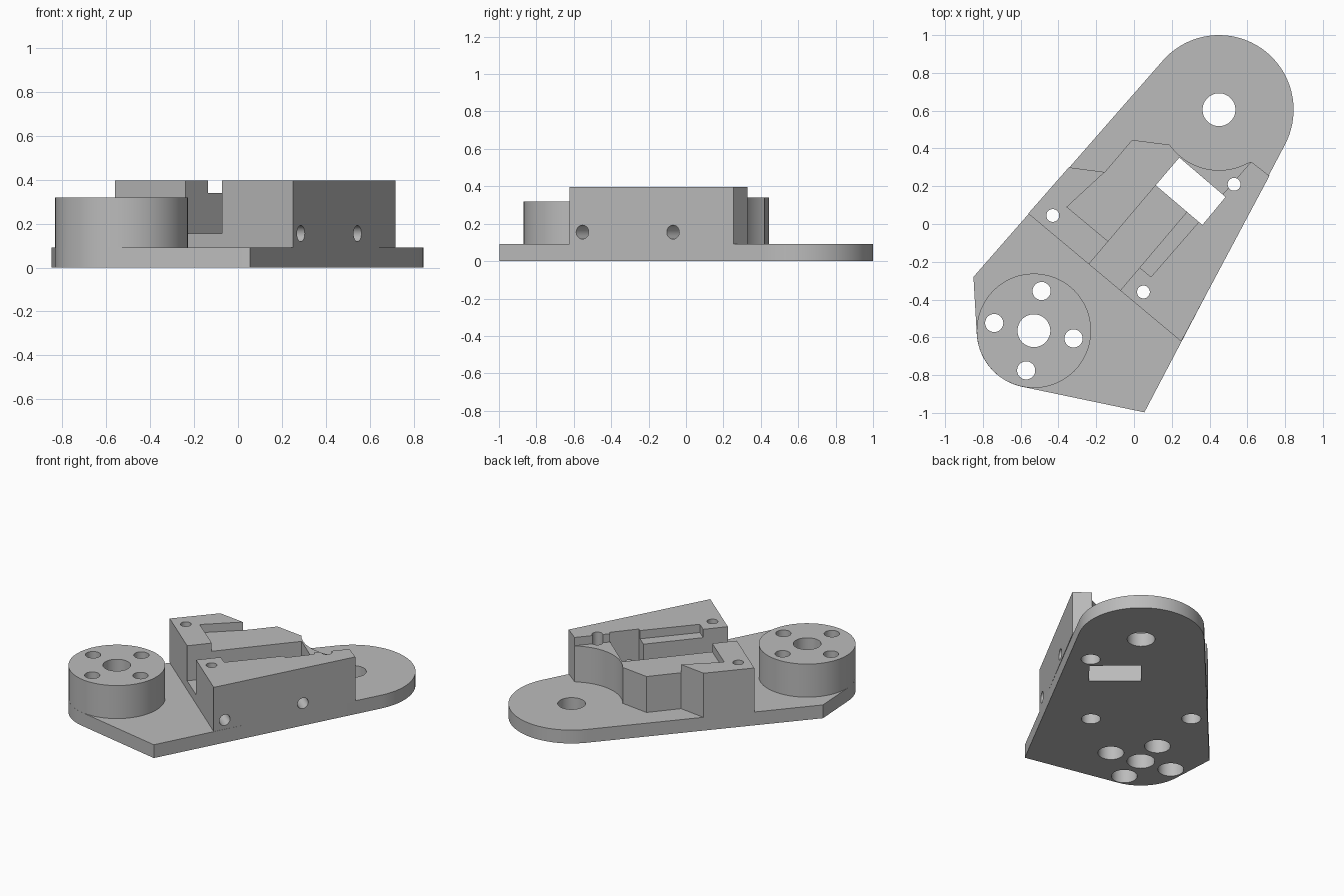
import bpy, bmesh, math
from mathutils import Vector

cube = bpy.data.objects.get("Cube")
if cube:
    bpy.data.objects.remove(cube, do_unlink=True)

grey = bpy.data.materials.new("plain grey")
grey.use_nodes = True
grey.diffuse_color = (0.5, 0.5, 0.5, 1)
grey.node_tree.nodes["Principled BSDF"].inputs["Base Color"].default_value = (0.5, 0.5, 0.5, 1)

PLATE, BOSS, LEDGE, TOP = 0.092, 0.32, 0.34, 0.397
PIVOT, HUB = (0.45, 0.605), (-0.53, -0.565)


def arc(center, radius, start, end, steps=40):
    angles = [math.radians(start + (end - start) * i / steps) for i in range(steps + 1)]
    return [(center[0] + radius * math.cos(a), center[1] + radius * math.sin(a)) for a in angles]


def circle(center, radius):
    return arc(center, radius, 0, 360, 48)[:-1]


def prism(name, outline, bottom, top):
    """Extrude a flat outline upward into a solid."""
    bm = bmesh.new()
    face = bm.faces.new([bm.verts.new((x, y, bottom)) for x, y in outline])
    grown = bmesh.ops.extrude_face_region(bm, geom=[face])["geom"]
    bmesh.ops.translate(bm, vec=(0, 0, top - bottom),
                        verts=[v for v in grown if isinstance(v, bmesh.types.BMVert)])
    bmesh.ops.recalc_face_normals(bm, faces=bm.faces)
    mesh = bpy.data.meshes.new(name)
    bm.to_mesh(mesh)
    bm.free()
    mesh.materials.append(grey)
    obj = bpy.data.objects.new(name, mesh)
    bpy.context.collection.objects.link(obj)
    return obj


def cut(part, cutters):
    """Subtract the cutters one after another and bake the result."""
    for cutter in cutters:
        cutter.hide_render = True
        mod = part.modifiers.new("cut", "BOOLEAN")
        mod.operation = "DIFFERENCE"
        mod.solver = "EXACT"
        mod.object = cutter
    graph = bpy.context.evaluated_depsgraph_get()
    mesh = bpy.data.meshes.new_from_object(part.evaluated_get(graph))
    part.modifiers.clear()
    part.data = mesh


def drill(center, radius, bottom=-0.1, top=0.6):
    return prism("drill", circle(center, radius), bottom, top)


# Base plate: rounded at the pivot, pointed at the outer corner, rounded under the hub
plate = prism("base_plate",
              arc(PIVOT, 0.395, -28, 139) + [(-0.85, -0.28)]
              + arc(HUB, 0.303, 183.8, 258) + [(0.055, -0.997)], 0, PLATE)

# Round hub
hub = prism("round_hub", circle(HUB, 0.303), PLATE, BOSS)

# Servo holder block with a concave back
holder = prism("holder_block",
               [(-0.56, 0.055), (0.25, -0.622), (0.717, 0.255), (0.62, 0.33)]
               + arc(PIVOT, 0.32, 290, 215.4)
               + [(-0.01, 0.445), (-0.155, 0.275), (-0.345, 0.30)], PLATE, TOP)

# Pivot bore, hub bore and rectangular window
window = prism("window", [(0.115, 0.205), (0.362, -0.005), (0.485, 0.143), (0.24, 0.352)], -0.1, 0.6)
hub_cuts = [drill(HUB, 0.087)]

# Four hub screw holes, wide from below and narrow at the top
for i in range(4):
    turn = math.radians(79 + 90 * i)
    spot = (HUB[0] + 0.214 * math.cos(turn), HUB[1] + 0.214 * math.sin(turn))
    hub_cuts += [drill(spot, 0.048), drill(spot, 0.081, -0.1, 0.22)]

# Three block screw holes, counterbored from below
screw_cuts = []
for spot in [(-0.43, 0.045), (0.53, 0.21), (0.05, -0.36)]:
    screw_cuts += [drill(spot, 0.034), drill(spot, 0.06, -0.1, 0.2)]

# Recess at the upper ledge and the deeper cable slot
recess = prism("recess", [(-0.355, 0.09), (0.09, -0.28), (0.63, 0.341), (0.4, 0.8),
                          (0, 0.6), (-0.155, 0.275)], LEDGE, 0.6)
slot = prism("slot", [(-0.30, -0.285), (-0.135, -0.425), (0.287, 0.073), (0.122, 0.213)], 0.155, 0.6)

# Two cross holes in the long side
side_cuts = []
axis = Vector((-0.77, 0.64, 0)).normalized()
for x, y in [(0.288, -0.555), (0.545, -0.07)]:
    tool = prism("side_drill", circle((0, 0), 0.037), -0.1, 0.35)
    tool.rotation_euler = axis.to_track_quat("Z", "Y").to_euler()
    tool.location = (x, y, 0.155)
    side_cuts.append(tool)

pivot_bore = drill(PIVOT, 0.087)
cut(plate, [pivot_bore, window] + hub_cuts + screw_cuts)
cut(hub, hub_cuts)
cut(holder, [recess, slot, window] + screw_cuts + side_cuts)

for tool in [pivot_bore, window, recess, slot] + hub_cuts + screw_cuts + side_cuts:
    bpy.data.objects.remove(tool, do_unlink=True)

# Smooth round walls, sharp edges
bpy.ops.object.select_all(action="DESELECT")
for part in (plate, hub, holder):
    part.select_set(True)
bpy.context.view_layer.objects.active = plate
bpy.ops.object.shade_smooth_by_angle(angle=math.radians(30))
